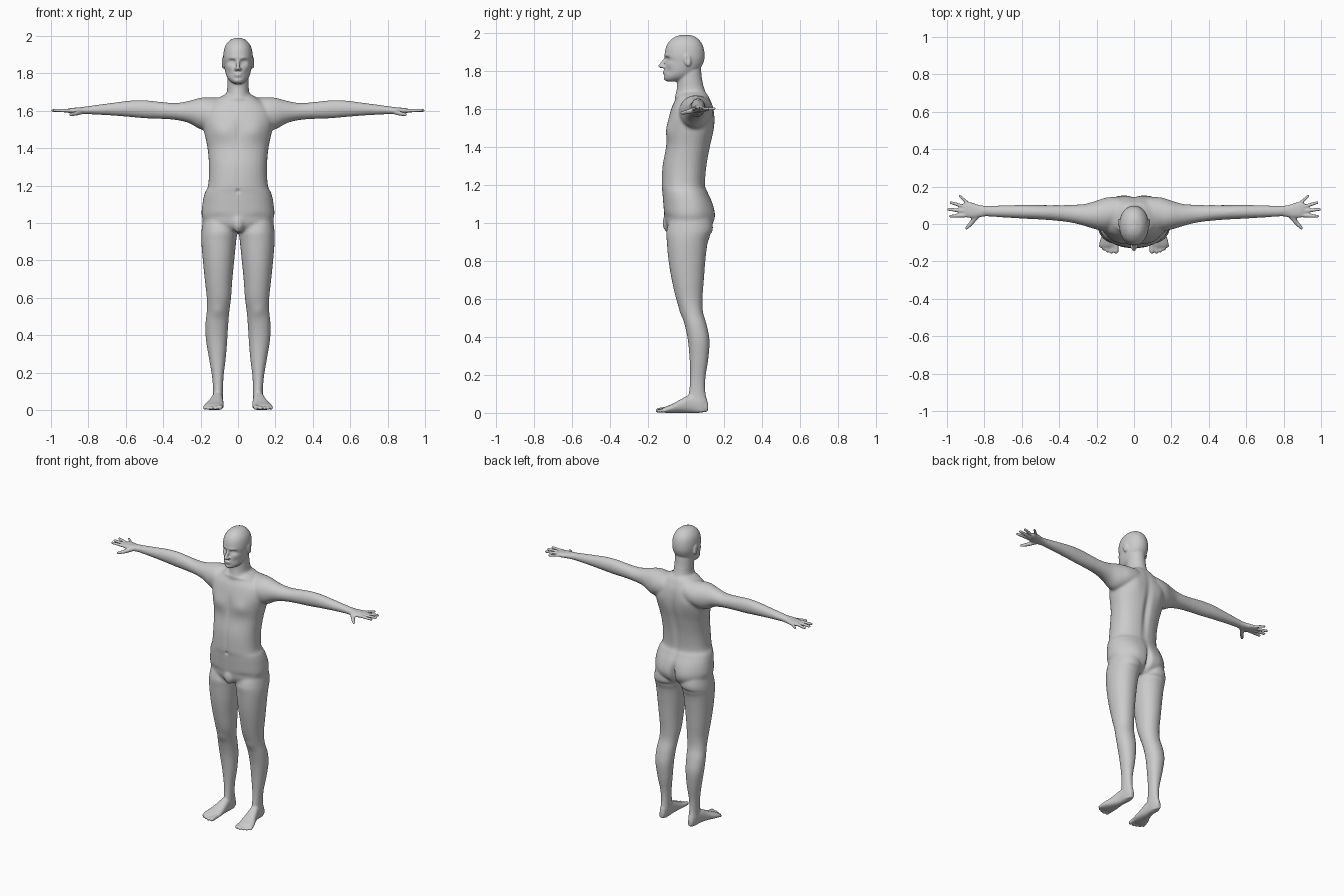
import bpy, bmesh, math
from mathutils import Vector, Matrix

bm = bmesh.new()
AXES = {'z': (2, 0, 1), 'x': (0, 1, 2), 'y': (1, 0, 2)}
LR = (1, -1)


def skin_rings(rings, side=1):
    """Closed tube through rings of points."""
    loops = [[bm.verts.new((p[0] * side, p[1], p[2])) for p in ring] for ring in rings]
    n = len(loops[0])
    for a, b in zip(loops, loops[1:]):
        for k in range(n):
            bm.faces.new((a[k], a[(k + 1) % n], b[(k + 1) % n], b[k]))
    bm.faces.new(loops[0])
    bm.faces.new(loops[-1])


def spline(rows, n=5):
    out = []
    for i in range(len(rows) - 1):
        p = [rows[max(0, min(len(rows) - 1, i + k))] for k in (-1, 0, 1, 2)]
        for s in range(n):
            t = s / n
            out.append([0.5 * (2 * b + (c - a) * t + (2 * a - 5 * b + 4 * c - d) * t * t
                               + (3 * b - a - 3 * c + d) * t ** 3) for a, b, c, d in zip(*p)])
    return out + [list(rows[-1])]


def loft(axis, rows, sides=(1,), power=2.3, n=32):
    """Rows: position on axis, then min/max extents on the other two axes."""
    w, u, v = AXES[axis]
    rings = []
    for t, u0, u1, v0, v1 in spline(rows):
        ring = []
        for k in range(n):
            c, s = math.cos(2 * math.pi * k / n), math.sin(2 * math.pi * k / n)
            co = [0, 0, 0]
            co[w] = t
            co[u] = (u0 + u1) / 2 + (u1 - u0) / 2 * math.copysign(abs(c) ** (2 / power), c)
            co[v] = (v0 + v1) / 2 + (v1 - v0) / 2 * math.copysign(abs(s) ** (2 / power), s)
            ring.append(co)
        rings.append(ring)
    for side in sides:
        skin_rings(rings, side)


def digit(a, b, r0, r1, sides=LR, m=Matrix(), n=12):
    """Round-ended tapered rod."""
    a, b = Vector(a), Vector(b)
    turn = (b - a).to_track_quat('Z', 'Y')
    rings = []
    for c, r, angles in ((a, r0, (-85, -60, -30, 0)), (b, r1, (0, 30, 60, 85))):
        for e in map(math.radians, angles):
            rings.append([m @ (c + turn @ (r * Vector((math.cos(e) * math.cos(2 * math.pi * k / n),
                          math.cos(e) * math.sin(2 * math.pi * k / n), math.sin(e))))) for k in range(n)])
    for side in sides:
        skin_rings(rings, side)


def ball(c, r, sides=(1,), tilt=0):
    m = Matrix.Translation(c) @ Matrix.Rotation(tilt, 4, 'X') @ Matrix.Diagonal((*r, 1))
    digit((0, 0, -.01), (0, 0, .01), 1, 1, sides, m, 18)


def sym(rows):
    return [(z, -h, h, a, b) for z, h, a, b in rows]


# torso
loft('z', sym([(.95, .10, -.07, .08), (.98, .155, -.10, .125), (1.03, .193, -.113, .146),
               (1.1, .191, -.12, .14), (1.16, .178, -.125, .116), (1.2, .160, -.129, .102),
               (1.3, .155, -.124, .11), (1.4, .163, -.106, .128), (1.48, .18, -.1, .145),
               (1.55, .19, -.092, .15), (1.61, .175, -.075, .143), (1.65, .13, -.055, .128),
               (1.68, .085, -.04, .112), (1.695, .045, -.02, .09)]))
ball((0, -.095, 1.0), (.034, .03, .05))
# neck
loft('z', sym([(1.6, .09, -.05, .13), (1.66, .072, -.058, .115), (1.7, .06, -.05, .1),
               (1.75, .057, -.046, .086), (1.8, .056, -.045, .08), (1.85, .05, -.04, .075)]), power=2)
# head
loft('z', sym([(1.99, .012, -.03, .02), (1.978, .042, -.062, .052), (1.952, .065, -.092, .079),
               (1.92, .076, -.107, .093), (1.88, .079, -.113, .098), (1.85, .076, -.108, .094),
               (1.82, .071, -.112, .08), (1.79, .063, -.115, .055), (1.768, .051, -.116, .03),
               (1.752, .034, -.11, -.01), (1.744, .018, -.095, -.04)]), power=2.1)
# nose, lips and ears
digit((0, -.108, 1.866), (0, -.134, 1.826), .008, .0115, (1,))
ball((.011, -.12, 1.822), (.009, .013, .008), LR)
ball((0, -.113, 1.795), (.022, .010, .006))
ball((0, -.112, 1.784), (.019, .010, .006))
ball((.08, .008, 1.857), (.009, .018, .033), LR, .2)
# arms
loft('x', [(.08, .0, .14, 1.54, 1.67), (.15, -.035, .14, 1.505, 1.672), (.2, -.03, .125, 1.5, 1.67),
           (.26, -.012, .108, 1.533, 1.654), (.33, .006, .103, 1.55, 1.642),
           (.42, .018, .101, 1.557, 1.648), (.5, .024, .101, 1.56, 1.656),
           (.58, .028, .102, 1.567, 1.654), (.68, .034, .1, 1.575, 1.641),
           (.77, .04, .097, 1.58, 1.629), (.82, .043, .098, 1.582, 1.622)], LR, 2)
# palms
loft('x', [(.79, .042, .096, 1.582, 1.624), (.83, .036, .102, 1.582, 1.62), (.865, .032, .114, 1.583, 1.617),
           (.895, .036, .119, 1.586, 1.614), (.91, .045, .112, 1.59, 1.61)], LR)
# fingers and thumbs
for a, b, r in (((.89, .046), (.982, .042), .0105), ((.895, .068), (.99, .078), .011),
                ((.895, .088), (.98, .115), .0105), ((.885, .108), (.932, .15), .0095)):
    digit((*a, 1.6), (*b, 1.602), r, r * .8)
digit((.835, .05, 1.597), (.87, .005, 1.584), .016, .012)
digit((.87, .005, 1.584), (.895, -.022, 1.58), .012, .009)
# legs
loft('z', [(1.03, .02, .185, -.08, .12), (.96, .004, .195, -.103, .138), (.9, .01, .196, -.101, .115),
           (.8, .02, .188, -.092, .102), (.7, .03, .178, -.075, .094), (.6, .037, .167, -.052, .087),
           (.53, .046, .167, -.026, .09), (.46, .052, .174, -.006, .11), (.38, .057, .172, .01, .124),
           (.28, .065, .156, .019, .117), (.18, .077, .139, .021, .102), (.1, .08, .133, .014, .103),
           (.05, .08, .135, .0, .116), (.006, .086, .13, .01, .112)], LR, 2.1)
# feet and toes
loft('y', [(.115, .092, .124, .008, .05), (.07, .082, .134, 0, .09), (.02, .08, .142, 0, .095),
           (-.03, .077, .158, 0, .07), (-.075, .076, .178, 0, .046), (-.105, .08, .184, 0, .034),
           (-.122, .09, .175, .005, .026)], LR)
for x, y, r in ((.096, -.15, .0135), (.121, -.153, .01), (.142, -.147, .0095),
                (.161, -.137, .009), (.178, -.122, .009)):
    digit((x - .002, -.1, .018), (x, y + r * .3, r), r * 1.1, r)

bmesh.ops.recalc_face_normals(bm, faces=bm.faces)
mesh = bpy.data.meshes.new("human_body")
bm.to_mesh(mesh)
bm.free()
body = bpy.data.objects.new("human_body", mesh)
bpy.context.collection.objects.link(body)


def smooth(count, group=""):
    m = body.modifiers.new("soften", 'SMOOTH')
    m.factor, m.iterations, m.vertex_group = .5, count, group


def bake():
    dg = bpy.context.evaluated_depsgraph_get()
    new = bpy.data.meshes.new_from_object(body.evaluated_get(dg))
    body.modifiers.clear()
    body.data = new
    return new


# fuse all parts into one skin
fuse = body.modifiers.new("fuse", 'REMESH')
fuse.mode = 'VOXEL'
fuse.voxel_size = .006
skin = bake()

# soften: lightly on extremities, strongly where limbs meet the trunk
trunk, joints = [], []
for v in skin.vertices:
    x, y, z = v.co
    if abs(x) < .8 and .1 < z < 1.735:
        trunk.append(v.index)
        if abs(x) < .4 and (z > 1.44 or .955 < z < 1.12):
            joints.append(v.index)
body.vertex_groups.new(name="trunk").add(trunk, 1, 'REPLACE')
body.vertex_groups.new(name="joints").add(joints, 1, 'REPLACE')
smooth(1)
smooth(7, "trunk")
smooth(16, "joints")
skin = bake()

# sculpting dabs: centre, radii, push along the normal
dabs = [
    ((.085, -.1, 1.49), (.06, .05, .05), .012),      # chest
    ((0, -.11, 1.48), (.013, .04, .07), -.005),      # breastbone
    ((0, -.12, 1.25), (.012, .04, .12), -.004),      # belly line
    ((0, -.13, 1.17), (.010, .03, .010), -.008),     # navel
    ((.07, -.05, 1.665), (.06, .03, .010), .005),    # collarbone
    ((0, .13, 1.38), (.022, .05, .20), -.014),       # spine
    ((.1, .15, 1.54), (.05, .05, .07), .008),        # shoulder blade
    ((.085, .14, 1.03), (.065, .06, .07), .012),     # buttock
    ((0, .14, 1.02), (.014, .07, .07), -.028),       # cleft
    ((.08, .12, .94), (.07, .05, .014), -.006),      # buttock fold
    ((.12, -.11, 1.03), (.07, .04, .02), -.004),     # groin crease
    ((.108, -.03, .53), (.03, .03, .035), .006),     # kneecap
    ((.033, -.105, 1.862), (.017, .03, .012), -.014),  # eye socket
    ((.032, -.105, 1.860), (.009, .03, .006), .005),   # eyelid
    ((.03, -.11, 1.883), (.025, .03, .008), .004),   # brow
    ((.05, -.09, 1.838), (.018, .03, .014), .003),   # cheekbone
    ((.045, -.09, 1.80), (.016, .03, .018), -.004),  # hollow cheek
    ((0, -.115, 1.775), (.025, .03, .006), -.004),   # under lip
    ((0, -.113, 1.760), (.018, .03, .010), .003),    # chin
    ((.091, .006, 1.86), (.01, .009, .018), -.006),  # ear bowl
]
moves = []
for v in skin.vertices:
    x, y, z = v.co
    push = 0
    if abs(x) < .3:
        for (cx, cy, cz), (rx, ry, rz), d in dabs:
            if abs(z - cz) < 2.4 * rz:
                q = ((abs(x) - cx) / rx) ** 2 + ((y - cy) / ry) ** 2 + ((z - cz) / rz) ** 2
                if q < 6:
                    push += d * math.exp(-q)
    if push:
        moves.append((v.index, v.co + v.normal * push))
for i, co in moves:
    skin.vertices[i].co = co
skin.shade_smooth()
smooth(1)
